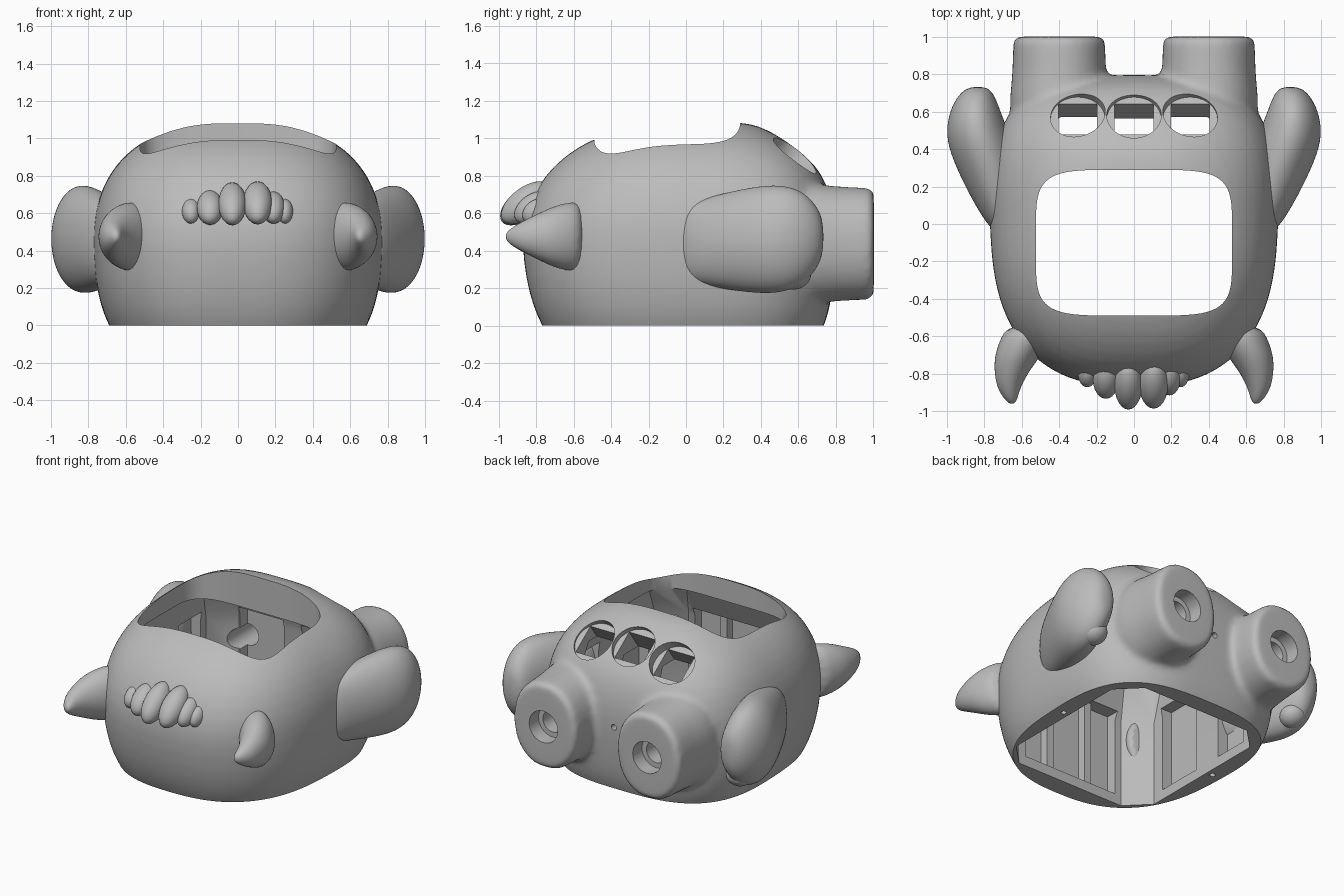
import bpy, bmesh, math
from mathutils import Vector, Matrix

cube = bpy.data.objects.get("Cube")
if cube:
    bpy.data.objects.remove(cube, do_unlink=True)

grey = bpy.data.materials.new("plain grey")
grey.use_nodes = True
colour = (0.5, 0.5, 0.5, 1)
grey.diffuse_color = colour
grey.node_tree.nodes["Principled BSDF"].inputs["Base Color"].default_value = colour


def ring(c, u, v, n=24, power=2.0, back_power=None):
    """Superellipse around c, spanned by the half axes u and v."""
    pts = []
    for i in range(n):
        a = 2 * math.pi * i / n
        ca, sa = math.cos(a), math.sin(a)
        e = 2 / (back_power if back_power and sa > 0 else power)
        p = math.copysign(abs(ca) ** e, ca)
        q = math.copysign(abs(sa) ** e, sa)
        pts.append(Vector(c) + Vector(u) * p + Vector(v) * q)
    return pts


def loft(bm, rings):
    rows = [[bm.verts.new(p) for p in r] for r in rings]
    n = len(rows[0])
    for a, b in zip(rows, rows[1:]):
        for i in range(n):
            j = (i + 1) % n
            bm.faces.new((a[i], a[j], b[j], b[i]))
    bm.faces.new(rows[0])
    bm.faces.new(rows[-1])


def finish(name, bm, subdiv=0):
    bmesh.ops.recalc_face_normals(bm, faces=bm.faces)
    me = bpy.data.meshes.new(name)
    bm.to_mesh(me)
    bm.free()
    me.materials.append(grey)
    ob = bpy.data.objects.new(name, me)
    bpy.context.scene.collection.objects.link(ob)
    if subdiv:
        m = ob.modifiers.new("round", 'SUBSURF')
        m.levels = m.render_levels = subdiv
    return ob


def smooth(ob, degrees=35):
    bpy.ops.object.select_all(action='DESELECT')
    ob.select_set(True)
    bpy.context.view_layer.objects.active = ob
    bpy.ops.object.shade_smooth_by_angle(angle=math.radians(degrees))


def lofted(name, rings, subdiv=0):
    bm = bmesh.new()
    loft(bm, rings)
    return finish(name, bm, subdiv)


def box(name, lo, hi, matrix=Matrix()):
    lo, hi = Vector(lo), Vector(hi)
    bm = bmesh.new()
    bmesh.ops.create_cube(bm, size=1)
    bmesh.ops.transform(bm, verts=bm.verts, matrix=matrix @ Matrix.Translation((lo + hi) / 2)
                        @ Matrix.Diagonal((*(hi - lo), 1)))
    return finish(name, bm)


def rod(name, start, end, r, n=32):
    """Cylinder from start to end."""
    start, end = Vector(start), Vector(end)
    turn = (end - start).to_track_quat('Z', 'Y')
    u, v = turn @ Vector((r, 0, 0)), turn @ Vector((0, r, 0))
    return lofted(name, [ring(start, u, v, n), ring(end, u, v, n)])


# Body: stacked sections (z, half width, front y, back y) with two leg stumps
sections = [(-.2, .58, -.66, .65), (0, .69, -.77, .74), (.1, .73, -.815, .77),
            (.25, .762, -.855, .788), (.45, .775, -.878, .80), (.6, .765, -.858, .793),
            (.75, .718, -.79, .757), (.86, .65, -.70, .69), (.95, .56, -.585, .59),
            (1.015, .45, -.45, .49), (1.065, .32, -.28, .39), (1.088, .18, -.1, .3)]
bm = bmesh.new()
rings = []
for z, w, f, b in sections:
    r = ring((0, (f + b) / 2, z), (w, 0, 0), (0, (b - f) / 2, 0), 72, 2.6, 3.0)
    for p in r:
        p.x *= 1 + .06 * p.y
    rings.append(r)
loft(bm, rings)
for s in (-1, 1):
    loft(bm, [ring((s * .4, y, .437), (rx, 0, 0), (0, 0, rz), 40, 2.2) for y, rx, rz in
              ((.45, .28, .34), (.7, .262, .32), (.8, .25, .305), (.97, .247, .3),
               (1.0, .242, .295), (1.003, .2, .25))])
body = finish("body_shell", bm, 1)
remesh = body.modifiers.new("merge", 'REMESH')
remesh.mode, remesh.voxel_size = 'VOXEL', .02
soft = body.modifiers.new("soften", 'SMOOTH')
soft.factor, soft.iterations = .5, 8

# Cutters: flat base, chamfered cavity, rounded hatch
cutters = [box("cut_base", (-2, -2, -1), (2, 2, 0))]


def chamfered(z, x, f, b, c):
    return [Vector((px, py, z)) for px, py in
            ((x, f + c), (x, b - c), (x - c, b), (c - x, b),
             (-x, b - c), (-x, f + c), (c - x, f), (x - c, f))]


cutters.append(lofted("cut_cavity", [chamfered(-.2, .57, -.63, .61, .15), chamfered(.6, .57, -.63, .61, .15),
                                     chamfered(.84, .53, -.52, .54, .17)]))
cutters.append(lofted("cut_hatch", [ring((0, -.1, z), (.525, 0, 0), (0, .39, 0), 64, 5) for z in (.7, 1.4)]))

# Wall pockets above the base lip, leaving screw bosses and a rear column
cutters.append(box("cut_front_pocket", (-.37, -.7, .07), (.37, -.5, .66)))
for s in (-1, 1):
    for name, x0, x1, y0, y1 in (("rear", .07, .41, .5, .69), ("side_front", .5, .645, -.4, -.07),
                                 ("side_back", .5, .645, .15, .4)):
        a, b = sorted((s * x0, s * x1))
        cutters.append(box(f"cut_{name}_pocket", (a, y0, .07), (b, y1, .66)))

# Leg sockets, screw holes and the three round recesses with square windows
for s in (-1, 1):
    cutters.append(rod("cut_socket", (s * .4, .9, .435), (s * .4, 1.2, .435), .11))
    cutters.append(rod("cut_axle", (s * .4, .5, .435), (s * .4, .95, .435), .075))
    cutters.append(rod("cut_screw", (s * .615, .04, -.1), (s * .615, .04, .12), .018, 16))
cutters.append(rod("cut_pin", (0, .7, .46), (0, .9, .46), .02, 16))
tilt = Matrix.Rotation(math.radians(-36), 4, 'X')
normal = tilt.to_3x3() @ Vector((0, 0, 1))
for x, z in ((-.3, .885), (0, .925), (.3, .885)):
    centre = Vector((x, .565, z))
    frame = Matrix.Translation(centre) @ tilt
    cutters.append(rod("cut_recess", centre - normal * .008, centre + normal * .2, .146, 40))
    cutters.append(box("cut_window", (-.103, -.1, -.32), (.103, .1, .1), frame))

for c in cutters:
    c.hide_render = True
    cut = body.modifiers.new(c.name, 'BOOLEAN')
    cut.operation, cut.object, cut.solver = 'DIFFERENCE', c, 'EXACT'
bpy.context.view_layer.objects.active = body
body.select_set(True)
bpy.ops.object.convert(target='MESH')
for c in cutters:
    bpy.data.objects.remove(c, do_unlink=True)
smooth(body, 32)

# Arms: paddles (y, x, half thickness, half height) with a thumb lobe
arm = [(-.06, .68, .05, .16), (.02, .70, .105, .215), (.2, .74, .165, .26), (.38, .808, .18, .29),
       (.5, .84, .168, .293), (.61, .85, .135, .262), (.69, .843, .098, .185), (.735, .835, .05, .09)]
# Horns: curved cones (y, x, half width, half height)
horn = [(-.54, .55, .13, .185), (-.62, .58, .14, .19), (-.71, .625, .125, .165), (-.8, .658, .09, .12),
        (-.88, .67, .062, .08), (-.94, .658, .034, .042), (-.962, .652, .012, .015)]


def lobe(name, centre, radii, tilt):
    bm = bmesh.new()
    bmesh.ops.create_uvsphere(bm, u_segments=24, v_segments=16, radius=1)
    bmesh.ops.transform(bm, verts=bm.verts, matrix=Matrix.Translation(centre)
                        @ Matrix.Rotation(tilt, 4, 'X') @ Matrix.Diagonal((*radii, 1)))
    smooth(finish(name, bm), 60)


for s, side in ((-1, "right"), (1, "left")):
    smooth(lofted(side + "_arm", [ring((s * x, y, .443 + .04 * max(y, 0)), (rx, 0, 0), (0, 0, rz), 20)
                                  for y, x, rx, rz in arm], 2), 60)
    smooth(lofted(side + "_horn", [ring((s * x, y, .475), (rx, 0, 0), (0, 0, rz), 16)
                                   for y, x, rx, rz in horn], 2), 60)
    lobe(side + "_thumb", (s * .82, .585, .265), (.085, .085, .07), .4)
    # Post standing in the front pocket
    a, b = sorted((s * .13, s * .18))
    box(side + "_front_post", (a, -.71, .05), (b, -.64, .67))

# Brow tuft: a row of tilted lobes, largest in the middle
for i, (x, y, z, w, l) in enumerate(((-.25, -.80, .61, .05, .08), (-.15, -.83, .63, .07, .12),
                                     (-.03, -.86, .65, .075, .155), (.105, -.855, .655, .078, .155),
                                     (.19, -.82, .63, .06, .11), (.25, -.80, .61, .045, .08))):
    lobe(f"tuft_{i + 1}", (x, y, z), (w, l, .035 + l * .3), math.radians(38))
